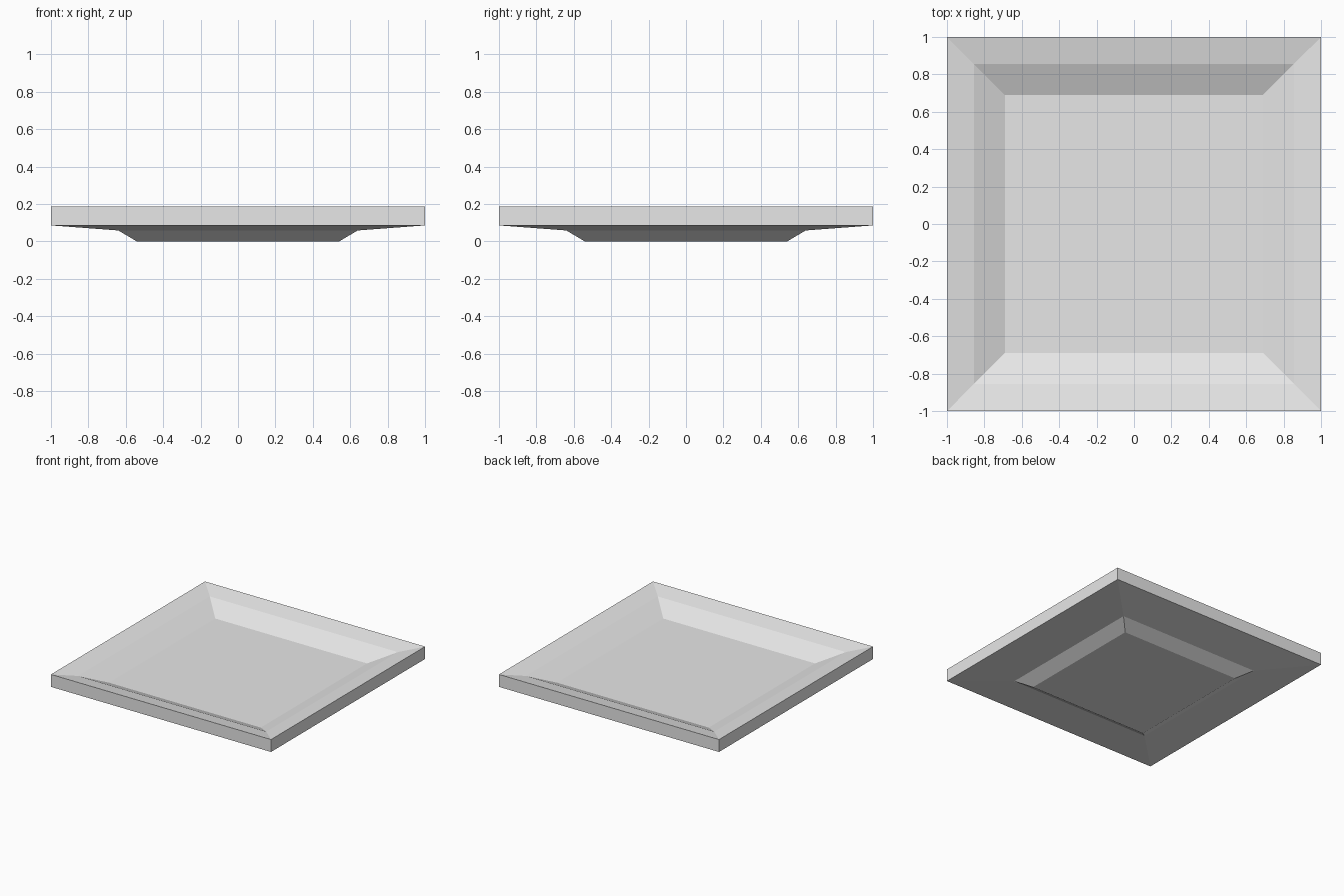
import bpy
import bmesh

cube = bpy.data.objects.get("Cube")
if cube:
    bpy.data.objects.remove(cube, do_unlink=True)

# Plain grey glaze
grey = bpy.data.materials.new("light grey")
grey.use_nodes = True
grey.diffuse_color = (0.8, 0.8, 0.8, 1)
grey.node_tree.nodes["Principled BSDF"].inputs["Base Color"].default_value = (0.8, 0.8, 0.8, 1)

# Half-width and height of each square ring, from base to inner floor
PROFILE = [
    (0.54, 0.0),      # flat base
    (0.64, 0.059),    # top of sloped foot
    (1.0, 0.086),     # lower edge of rim
    (1.0, 0.188),     # upper edge of rim
    (0.855, 0.159),   # inner edge of shallow lip
    (0.69, 0.085),    # floor of the dish
]
CORNERS = [(-1, -1), (1, -1), (1, 1), (-1, 1)]


def square_dish(name, profile, material):
    """Join stacked square rings and cap both ends."""
    bm = bmesh.new()
    rings = [[bm.verts.new((sx * w, sy * w, z)) for sx, sy in CORNERS]
             for w, z in profile]
    for lower, upper in zip(rings, rings[1:]):
        for i in range(4):
            j = (i + 1) % 4
            bm.faces.new((lower[i], lower[j], upper[j], upper[i]))
    bm.faces.new(list(reversed(rings[0])))
    bm.faces.new(rings[-1])
    bmesh.ops.recalc_face_normals(bm, faces=bm.faces[:])
    mesh = bpy.data.meshes.new(name)
    bm.to_mesh(mesh)
    bm.free()
    mesh.materials.append(material)
    obj = bpy.data.objects.new(name, mesh)
    bpy.context.collection.objects.link(obj)
    return obj


square_dish("square_plate", PROFILE, grey)
